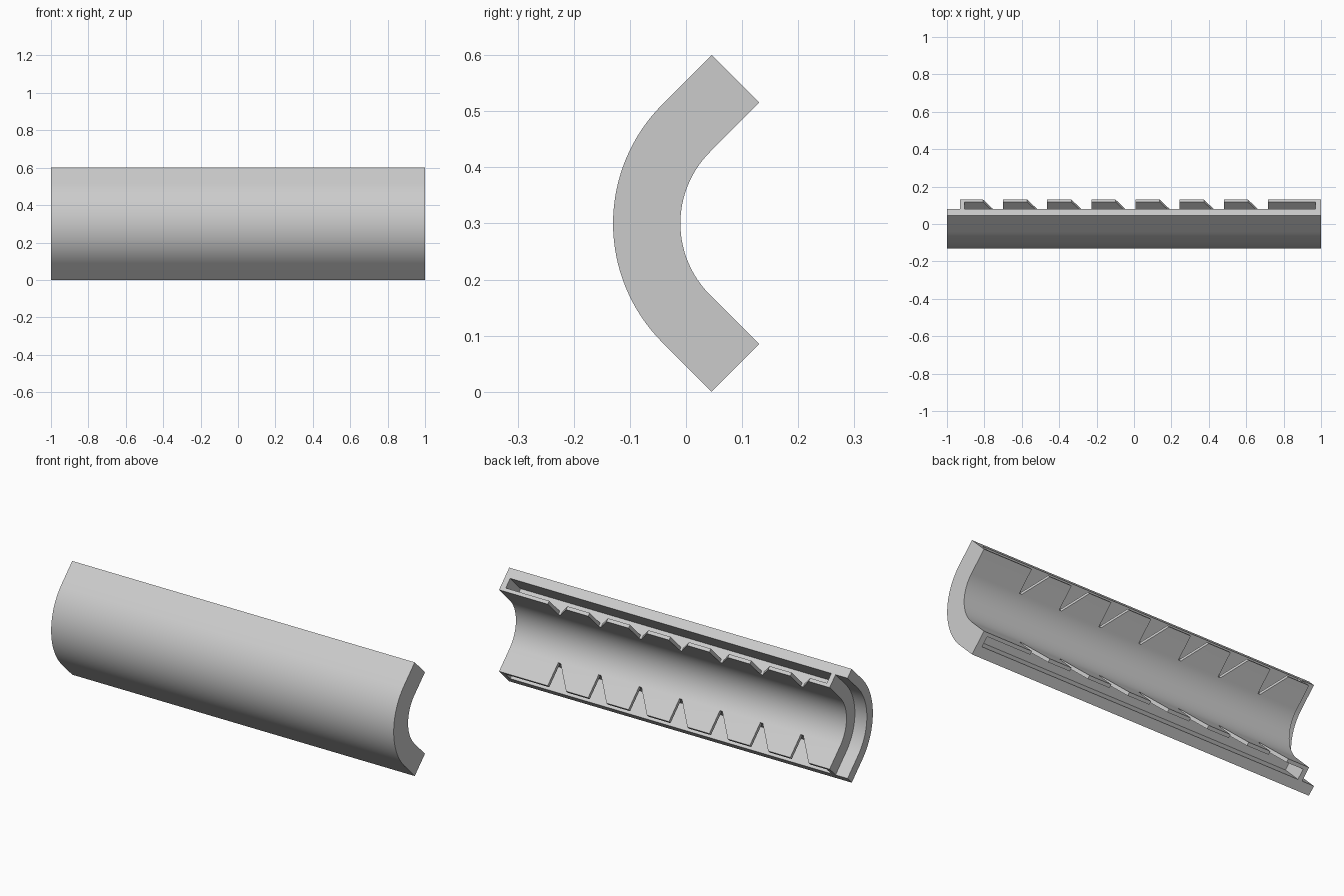
import bpy, bmesh, math
from mathutils import Vector

cube = bpy.data.objects.get("Cube")
if cube:
    bpy.data.objects.remove(cube, do_unlink=True)

# Section sizes: outer radius, full thickness, lip thickness, straight flange
RADIUS, THICK, LIP, FLANGE = 0.30, 0.12, 0.05, 0.1243
CENTRE_Y, CENTRE_Z = 0.17, 0.30
C45 = math.sqrt(0.5)

mat = bpy.data.materials.new("light_grey")
mat.use_nodes = True
grey = (0.6, 0.6, 0.6, 1)
mat.diffuse_color = grey
mat.node_tree.nodes["Principled BSDF"].inputs["Base Color"].default_value = grey


def wall_line(depth, flange, steps=32):
    """Half-pipe line at a depth below the outer skin, with straight ends."""
    r = RADIUS - depth
    pts = []
    for i in range(steps + 1):
        a = math.radians(135 + 90 * i / steps)
        pts.append((CENTRE_Y + r * math.cos(a), CENTRE_Z + r * math.sin(a)))
    f = flange * C45
    first = (pts[0][0] + f, pts[0][1] + f)
    last = (pts[-1][0] + f, pts[-1][1] - f)
    return [first] + pts + [last]


def flange_point(x, depth, inward, side):
    """Point on a flange: depth from the skin, distance in from its end."""
    along = FLANGE - inward
    return Vector((x, CENTRE_Y + C45 * (along - RADIUS + depth),
                   CENTRE_Z + side * C45 * (RADIUS - depth + along)))


def add_prism(bm, points, vector):
    face = bm.faces.new([bm.verts.new(p) for p in points])
    ext = bmesh.ops.extrude_face_region(bm, geom=[face])
    verts = [g for g in ext["geom"] if isinstance(g, bmesh.types.BMVert)]
    bmesh.ops.translate(bm, verts=verts, vec=vector)


def make_object(name, bm):
    bmesh.ops.recalc_face_normals(bm, faces=bm.faces[:])
    mesh = bpy.data.meshes.new(name)
    bm.to_mesh(mesh)
    bm.free()
    mesh.materials.append(mat)
    obj = bpy.data.objects.new(name, mesh)
    bpy.context.collection.objects.link(obj)
    return obj


def curved_shell(name, x0, x1, d0, d1, flange):
    outline = wall_line(d0, flange) + wall_line(d1, flange)[::-1]
    bm = bmesh.new()
    add_prism(bm, [(x0, y, z) for y, z in outline], Vector((x1 - x0, 0, 0)))
    return make_object(name, bm)


# Main body, and the step that leaves a thin lip at one end
body = curved_shell("half_pipe_shell", -1, 1, 0, THICK, FLANGE)
lip_cutter = curved_shell("lip_cutter", -1.1, -0.93, LIP, THICK + 0.03, FLANGE + 0.05)

# Long slot sunk into each flange end
bm = bmesh.new()
for side in (1, -1):
    corners = ((LIP, -0.03), (0.102, -0.03), (0.102, FLANGE), (LIP, FLANGE))
    add_prism(bm, [flange_point(-0.905, d, i, side) for d, i in corners],
              Vector((1.875, 0, 0)))
slot_cutter = make_object("slot_cutter", bm)

# Saw-tooth notches through the inner wall of each flange
bm = bmesh.new()
for side in (1, -1):
    thickness = flange_point(0, THICK + 0.03, 0, side) - flange_point(0, LIP, 0, side)
    for n in range(7):
        x = -0.70 + 0.236 * n
        corners = ((x, -0.02), (x, FLANGE), (x - 0.014, FLANGE), (x - 0.122, -0.02))
        add_prism(bm, [flange_point(px, LIP, i, side) for px, i in corners], thickness)
notch_cutter = make_object("notch_cutter", bm)

# Cut the body and discard the cutters
bpy.context.view_layer.objects.active = body
for cutter in (lip_cutter, slot_cutter, notch_cutter):
    cutter.hide_render = True
    mod = body.modifiers.new(cutter.name, "BOOLEAN")
    mod.operation = "DIFFERENCE"
    mod.solver = "EXACT"
    mod.object = cutter
    bpy.ops.object.modifier_apply(modifier=mod.name)
    bpy.data.objects.remove(cutter, do_unlink=True)

bpy.ops.object.select_all(action="DESELECT")
body.select_set(True)
bpy.context.view_layer.objects.active = body
bpy.ops.object.shade_smooth_by_angle(angle=math.radians(25))
